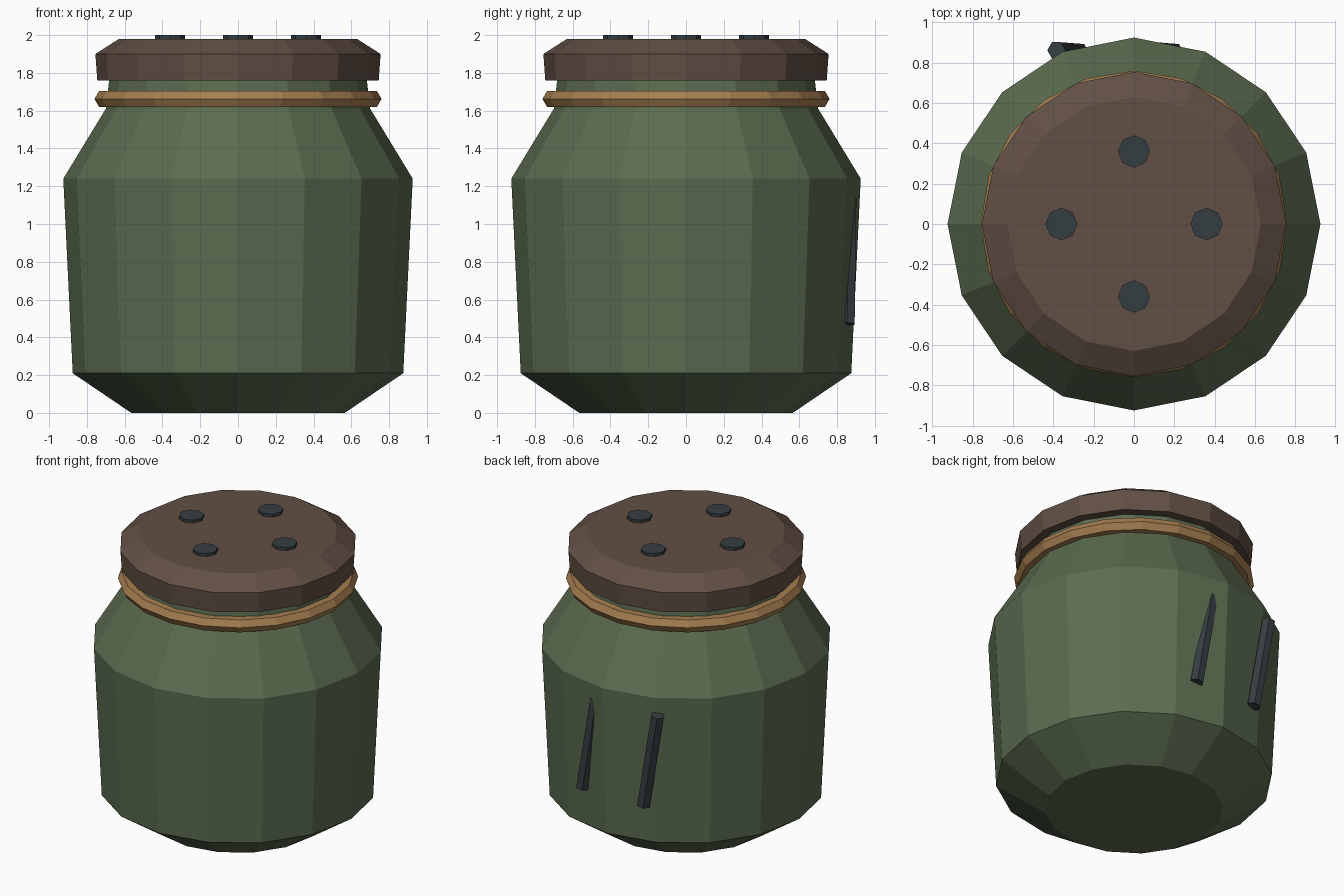
import bpy, bmesh
from math import cos, sin, pi, tau
from mathutils import Vector

if "Cube" in bpy.data.objects:
    bpy.data.objects.remove(bpy.data.objects["Cube"])


def material(name, color):
    m = bpy.data.materials.new(name)
    m.diffuse_color = (*color, 1)
    m.use_nodes = True
    m.node_tree.nodes["Principled BSDF"].inputs["Base Color"].default_value = m.diffuse_color
    return m


GREEN = material("green_glass", (0.105, 0.15, 0.08))
BROWN = material("brown_lid", (0.12, 0.078, 0.058))
TAN = material("tan_cord", (0.38, 0.21, 0.08))
DARK = material("dark_metal", (0.036, 0.048, 0.055))


def add_object(name, bm, mat):
    bmesh.ops.recalc_face_normals(bm, faces=bm.faces)
    mesh = bpy.data.meshes.new(name)
    bm.to_mesh(mesh)
    bm.free()
    mesh.materials.append(mat)
    ob = bpy.data.objects.new(name, mesh)
    bpy.context.collection.objects.link(ob)
    return ob


def lathe(name, profile, sides, mat, closed=False):
    """Revolve (radius, z) points about z; a closed profile makes a ring."""
    bm = bmesh.new()
    rings = [[bm.verts.new((r * cos(tau * i / sides), r * sin(tau * i / sides), z))
              for i in range(sides)] for r, z in profile]
    pairs = list(zip(rings, rings[1:]))
    if closed:
        pairs.append((rings[-1], rings[0]))
    else:
        bm.faces.new(rings[0])
        bm.faces.new(rings[-1])
    for a, b in pairs:
        for i in range(sides):
            j = (i + 1) % sides
            bm.faces.new((a[i], a[j], b[j], b[i]))
    return add_object(name, bm, mat)


def rod(name, start, end, radius, sides, mat):
    """Straight prism between two points."""
    start, end = Vector(start), Vector(end)
    ob = lathe(name, [(radius, 0), (radius, (end - start).length)], sides, mat)
    ob.location = start
    ob.rotation_mode = 'QUATERNION'
    ob.rotation_quaternion = Vector((0, 0, 1)).rotation_difference(end - start)
    return ob


# Jar body with chamfered foot, sloped shoulder and neck
lathe("jar_body", [(0.565, 0), (0.875, 0.21), (0.925, 1.24),
                   (0.70, 1.61), (0.68, 1.78)], 16, GREEN)

# Lid with bevelled top edge
lathe("lid", [(0.745, 1.76), (0.755, 1.90), (0.63, 1.98)], 16, BROWN)

# Cord around the neck, hexagonal section
cord = [(0.71 + 0.05 * cos(k * pi / 3), 1.662 + 0.05 * sin(k * pi / 3)) for k in range(6)]
lathe("neck_cord", cord, 20, TAN, closed=True)

# Four studs on the lid
for i in range(4):
    x, y = 0.36 * cos(i * pi / 2), 0.36 * sin(i * pi / 2)
    rod(f"lid_stud_{i + 1}", (x, y, 1.96), (x, y, 2.0), 0.08, 8, DARK)

# Two slanted bars half sunk into the back
for i, x in enumerate((-0.27, 0.20)):
    rod(f"back_bar_{i + 1}", (x, 0.853, 0.47), (x - 0.115, 0.862, 1.13), 0.046, 6, DARK)
